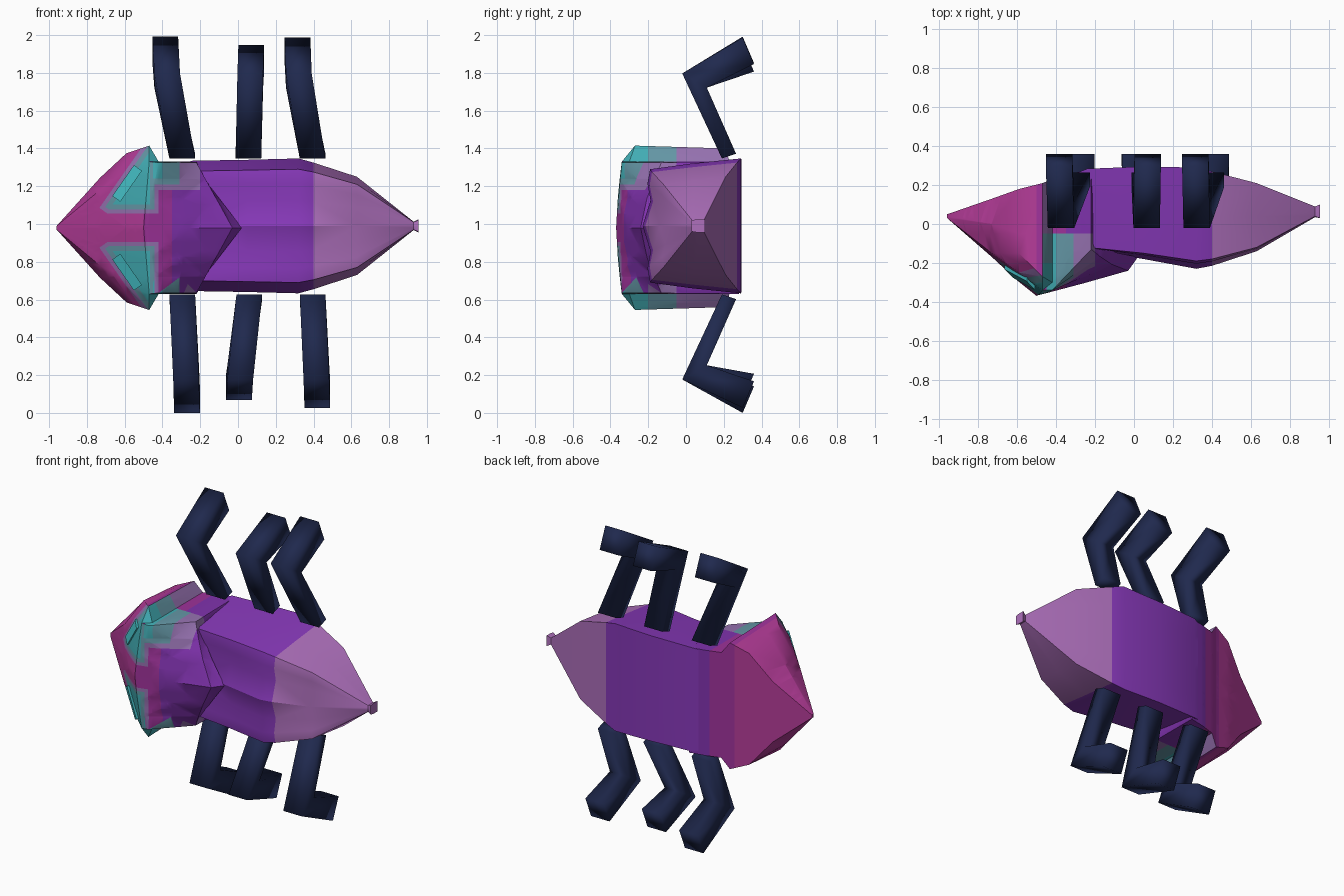
import bpy, bmesh, math
from mathutils import Vector
from mathutils.bvhtree import BVHTree

cube = bpy.data.objects.get("Cube")
if cube:
    bpy.data.objects.remove(cube)

MID = 0.98          # height of the symmetry plane
ANGLE = math.radians(55)   # tilt of the eyes


def material(name, r, g, b):
    m = bpy.data.materials.new(name)
    m.use_nodes = True
    m.diffuse_color = (r, g, b, 1)
    m.node_tree.nodes["Principled BSDF"].inputs["Base Color"].default_value = (r, g, b, 1)
    return m


navy = material("navy", .014, .022, .076)
purple = material("purple", .242, .04, .485)
lavender = material("lavender", .425, .162, .505)
magenta = material("magenta", .45, .044, .31)
orchid = material("orchid", .34, .032, .32)
violet = material("violet", .215, .032, .42)
teal = material("teal", .055, .42, .46)
slate = material("slate teal", .127, .305, .376)
mauve = material("mauve", .3, .165, .43)
aqua = material("bright aqua", .06, .54, .58)


def finish(name, bm, mats, smooth):
    bmesh.ops.recalc_face_normals(bm, faces=bm.faces)
    mesh = bpy.data.meshes.new(name)
    bm.to_mesh(mesh)
    bm.free()
    ob = bpy.data.objects.new(name, mesh)
    bpy.context.collection.objects.link(ob)
    for m in mats:
        mesh.materials.append(m)
    bpy.ops.object.select_all(action='DESELECT')
    ob.select_set(True)
    bpy.context.view_layer.objects.active = ob
    bpy.ops.object.shade_smooth_by_angle(angle=math.radians(smooth))


def ring(xs, xc, yb, ym, ys, yc, hb, hm, hf, bump):
    """Mirrored cross-section: belly, flank, shoulder, then the slanted back."""
    half = [(xs, yb, 0), (xs, yb, hb * .6), (xs, yb, hb), (xs, ym, hm), (xs, ys, hf)]
    for f, k in ((.75, 0), (.45, bump), (0, 0)):
        half.append((xc + (xs - xc) * f, yc + (ys - yc) * f ** 1.5 + k, hf * f))
    full = half + [(x, y, -z) for x, y, z in reversed(half[1:-1])]
    return [Vector((x, y, z + MID)) for x, y, z in full]


def loft(rings):
    bm = bmesh.new()
    loops = [[bm.verts.new(p) for p in ring(*r)] for r in rings]
    for a, b in zip(loops, loops[1:]):
        for i in range(len(a)):
            j = (i + 1) % len(a)
            bm.faces.new((a[i], a[j], b[j], b[i]))
    bm.faces.new(loops[0])
    bm.faces.new(loops[-1])
    bmesh.ops.triangulate(bm, faces=bm.faces)
    bmesh.ops.recalc_face_normals(bm, faces=bm.faces)
    return bm


def cut(bm, point, normal):
    bmesh.ops.bisect_plane(bm, geom=bm.verts[:] + bm.edges[:] + bm.faces[:], dist=1e-5,
                           plane_co=point, plane_no=normal)


# Head and thorax shell
shell = loft([
    (-.96, -.96, .05, .04, .03, .03, .01, .01, .01, 0),
    (-.73, -.73, .13, 0, -.15, -.17, .2, .265, .2, 0),
    (-.59, -.6, .18, -.15, -.25, -.29, .37, .395, .31, 0),
    (-.47, -.5, .21, -.27, -.34, -.37, .42, .435, .35, 0),
    (-.42, -.49, .23, -.3, -.34, -.365, .35, .35, .345, 0),
    (-.32, -.26, .26, -.15, -.235, -.305, .35, .35, .345, 0),
    (-.22, -.03, .28, 0, -.13, -.24, .35, .348, .345, 0),
    (-.21, .02, .27, 0, -.1, -.17, .335, .32, .3, 0),
])
surface = BVHTree.FromBMesh(shell)

# Colour boundaries on the shell
U = Vector((math.cos(ANGLE), 0, math.sin(ANGLE)))
V = Vector((-math.sin(ANGLE), 0, math.cos(ANGLE)))
PATCH = Vector((-.56, 0, .24)) - V * .06
LEVELS = (0, .022, .047)
LENGTH, WIDTH, FLOOR, REAR = .21, .125, .075, -.42
BANDS = ((-.4, .26), (-.31, .23), (-.2, .2))   # reach back and lower limit

for x in (-.5, -.45, -.35):
    cut(shell, (x, 0, 0), (1, 0, 0))
for y in (-.2, -.05):
    cut(shell, (0, y, 0), (0, 1, 0))
for x, height in BANDS:
    cut(shell, (x, 0, 0), (1, 0, 0))
    for side in (1, -1):
        cut(shell, (0, 0, MID + side * height), (0, 0, 1))
for k in LEVELS:
    cut(shell, (REAR - k, 0, 0), (1, 0, 0))
    for side in (1, -1):
        cut(shell, (0, 0, MID + side * (FLOOR + k)), (0, 0, 1))
        for axis, p in ((U, PATCH - U * (LENGTH - k)), (V, PATCH + V * (WIDTH - k))):
            cut(shell, (p.x, 0, MID + side * p.z), (axis.x, 0, side * axis.z))


def shell_colour(c, n):
    a = abs(c.z - MID)
    # Rear face of the flared head rim
    if a > .351 and n.x > .3 and c.x > -.49:
        return 3 if c.y < -.2 else 4 if c.y < -.05 else 5
    found = [0 if c.x < -.5 else 1 if c.x < -.35 else 2]
    tints = []
    # Bands running back over the shoulders; underneath only the flank has them
    if c.x > -.45 and c.y < -.05 and (c.z > MID or a > .3):
        tints += [3 + i for i, (x, h) in enumerate(BANDS) if c.x < x and a > h]
    # Nested patch around each eye
    if n.y < -.4 and c.y < -.12:
        d = Vector((c.x, 0, a)) - PATCH
        depth = min(LENGTH + d.dot(U), WIDTH - d.dot(V), a - FLOOR, REAR - c.x)
        tints += [5 - i for i, k in enumerate(LEVELS) if depth > k]
    return min(tints or found)


shell.normal_update()
for f in shell.faces:
    f.material_index = shell_colour(f.calc_center_median(), f.normal)
finish("head_and_thorax", shell, [magenta, orchid, violet, teal, slate, mauve], 35)

# Abdomen, with a paler rear end
abdomen = loft([
    (-.35, -.35, .24, .1, -.08, -.1, .32, .31, .27, .01),
    (-.24, -.24, .284, .07, -.12, -.13, .345, .32, .29, .02),
    (.05, .05, .295, .06, -.15, -.18, .35, .325, .295, .03),
    (.32, .32, .29, .03, -.19, -.23, .357, .33, .3, .03),
    (.4, .4, .27, .03, -.18, -.215, .335, .31, .285, .03),
    (.63, .63, .21, .04, -.12, -.14, .26, .24, .22, .025),
    (.93, .93, .09, .06, .04, .035, .022, .022, .02, 0),
    (.955, .955, .1, .06, .03, .03, .035, .035, .03, 0),
])
bmesh.ops.translate(abdomen, verts=abdomen.verts, vec=(0, 0, .01))
cut(abdomen, (.4, 0, 0), (1, 0, 0))
for f in abdomen.faces:
    f.material_index = int(f.calc_center_median().x > .4)
finish("abdomen", abdomen, [purple, lavender], 30)


# Raised slit eyes standing on the head surface
def eye(name, side):
    bm = bmesh.new()
    outer, inner = [], []
    for su, sv in ((-1, -1), (1, -1), (1, 1), (-1, 1)):
        p = Vector((-.587, 0, .235)) + U * su * .1 + V * sv * .026
        x, z = p.x, MID + side * p.z
        y = surface.ray_cast(Vector((x, -2, z)), Vector((0, 1, 0)))[0].y
        outer.append(bm.verts.new((x, y - .022, z)))
        inner.append(bm.verts.new((x, y + .01, z)))
    bm.faces.new(outer)
    bm.faces.new(inner)
    for i in range(4):
        j = (i + 1) % 4
        bm.faces.new((outer[i], outer[j], inner[j], inner[i]))
    finish(name, bm, [aqua], 30)


eye("upper_eye", 1)
eye("lower_eye", -1)


# Bent legs: mitred outline extruded across the body, softly shaded all round
def leg(name, side, hip, knee, foot, tip):
    outline = [(.19, .36, hip), (-.02, .81, knee), (.3, tip, foot),
               (.36, tip - .14, foot), (.11, .735, knee), (.265, .385, hip)]
    bm = bmesh.new()
    near, far = [[bm.verts.new((x + w, y, MID + .007 + side * h)) for y, h, x in outline]
                 for w in (-.068, .068)]
    for i in range(6):
        j = (i + 1) % 6
        bm.faces.new((near[i], near[j], far[j], far[i]))
    for loop in (near, far):
        bm.faces.new((loop[0], loop[1], loop[4], loop[5]))
        bm.faces.new((loop[1], loop[2], loop[3], loop[4]))
    finish(name, bm, [navy], 180)


leg("upper_head_leg", 1, -.295, -.375, -.385, 1.005)
leg("upper_middle_leg", 1, .055, .065, .07, .96)
leg("upper_rear_leg", 1, .395, .322, .315, 1.0)
leg("lower_head_leg", -1, -.295, -.275, -.27, .987)
leg("lower_middle_leg", -1, .06, .012, .005, .92)
leg("lower_rear_leg", -1, .395, .415, .42, .96)
